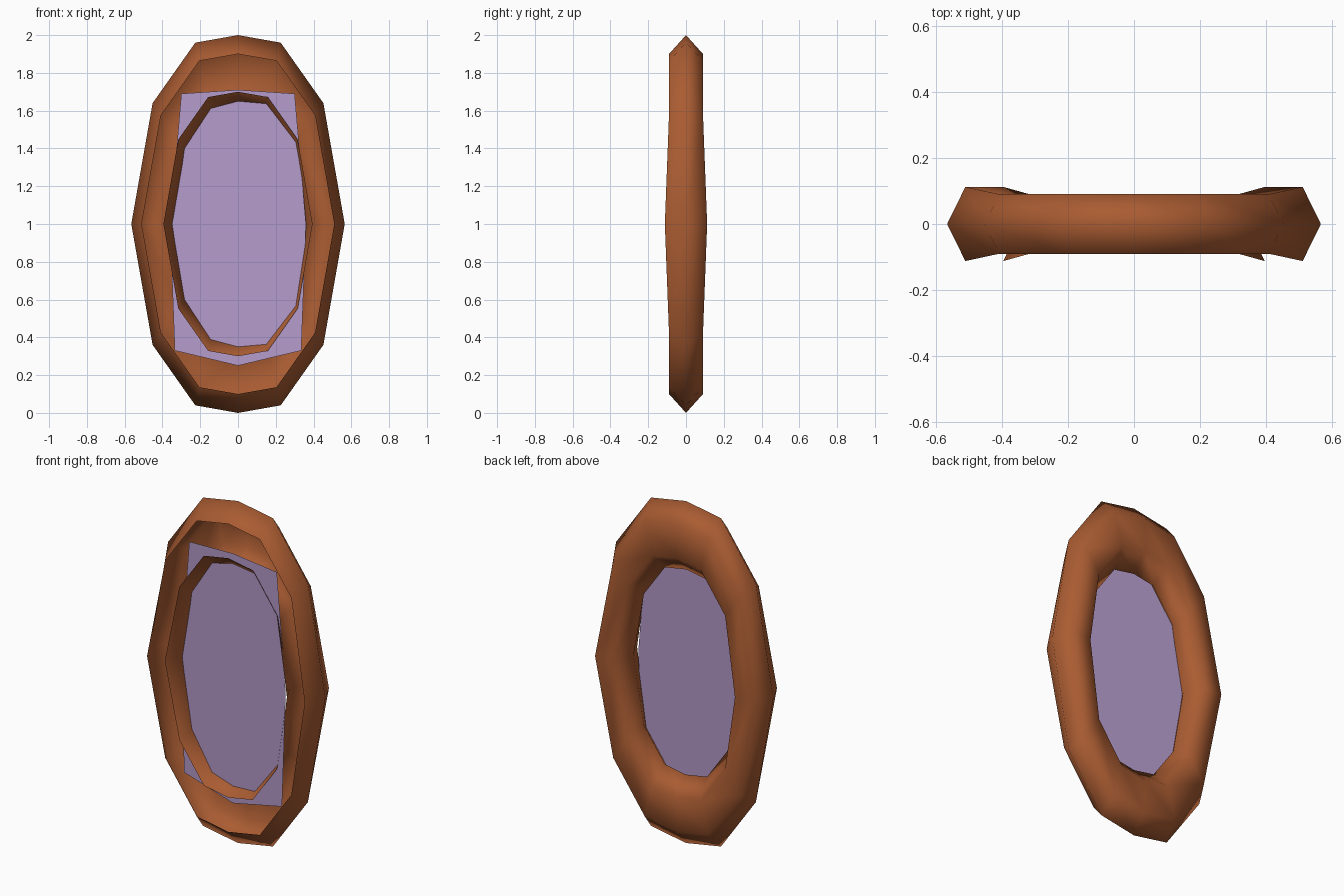
import bpy

cube = bpy.data.objects.get("Cube")
if cube:
    bpy.data.objects.remove(cube, do_unlink=True)


def make_material(name, rgb):
    mat = bpy.data.materials.new(name)
    mat.use_nodes = True
    color = (*rgb, 1)
    mat.diffuse_color = color
    mat.node_tree.nodes["Principled BSDF"].inputs["Base Color"].default_value = color
    return mat


def make_object(name, verts, faces, mat):
    mesh = bpy.data.meshes.new(name)
    mesh.from_pydata(verts, [], faces)
    mesh.materials.append(mat)
    mesh.update()
    obj = bpy.data.objects.new(name, mesh)
    bpy.context.collection.objects.link(obj)
    return obj


wood = make_material("warm brown wood", (0.40, 0.107, 0.032))
lilac = make_material("lilac glass", (0.46, 0.33, 0.60))

# Oval outline on a unit scale: one quarter, mirrored into a full loop
quarter = [(0, 1), (0.4, 0.96), (0.8, 0.64), (1, 0)]
half = quarter + [(x, -z) for x, z in reversed(quarter[:-1])]
outline = half + [(-x, z) for x, z in reversed(half[1:-1])]

# Frame: hexagonal tube swept round the oval, with its front strip left open
# Each section point is half width, half height and depth direction
section = [(0.395, 0.70, -1), (0.34, 0.60, 0), (0.395, 0.70, 1),
           (0.51, 0.90, 1), (0.565, 1.0, 0), (0.51, 0.90, -1)]
verts, faces = [], []
for x, z in outline:
    depth = 0.112 if z == 0 else 0.09
    verts += [(x * w, side * depth, 1 + z * h) for w, h, side in section]
n, m = len(outline), len(section)
for i in range(n):
    a, b = i * m, (i + 1) % n * m
    faces += [(a + j, a + j + 1, b + j + 1, b + j) for j in range(m - 1)]
frame = make_object("oval_frame", verts, faces, wood)
frame.data.shade_smooth()

# Glass: slightly turned sheet reaching into the open tube
rim = [(0, 1.71), (0.30, 1.69), (0.36, 1.0), (0.335, 0.33),
       (0, 0.25), (-0.335, 0.33), (-0.36, 1.0), (-0.30, 1.69)]
make_object("mirror_glass", [(x, -0.045 - 0.08 * x, z) for x, z in rim],
            [tuple(reversed(range(len(rim))))], lilac)

# Face the frame surface outward and the glass toward the front
import bmesh
bm = bmesh.new()
bm.from_mesh(frame.data)
bm.faces.ensure_lookup_table()
back = next(f for f in bm.faces if all(v.co.y > 0.05 for v in f.verts))
if back.normal.y < 0:
    bmesh.ops.reverse_faces(bm, faces=bm.faces[:])
bm.to_mesh(frame.data)
bm.free()
glass = bpy.data.objects["mirror_glass"].data
if glass.polygons[0].normal.y > 0:
    glass.flip_normals()
